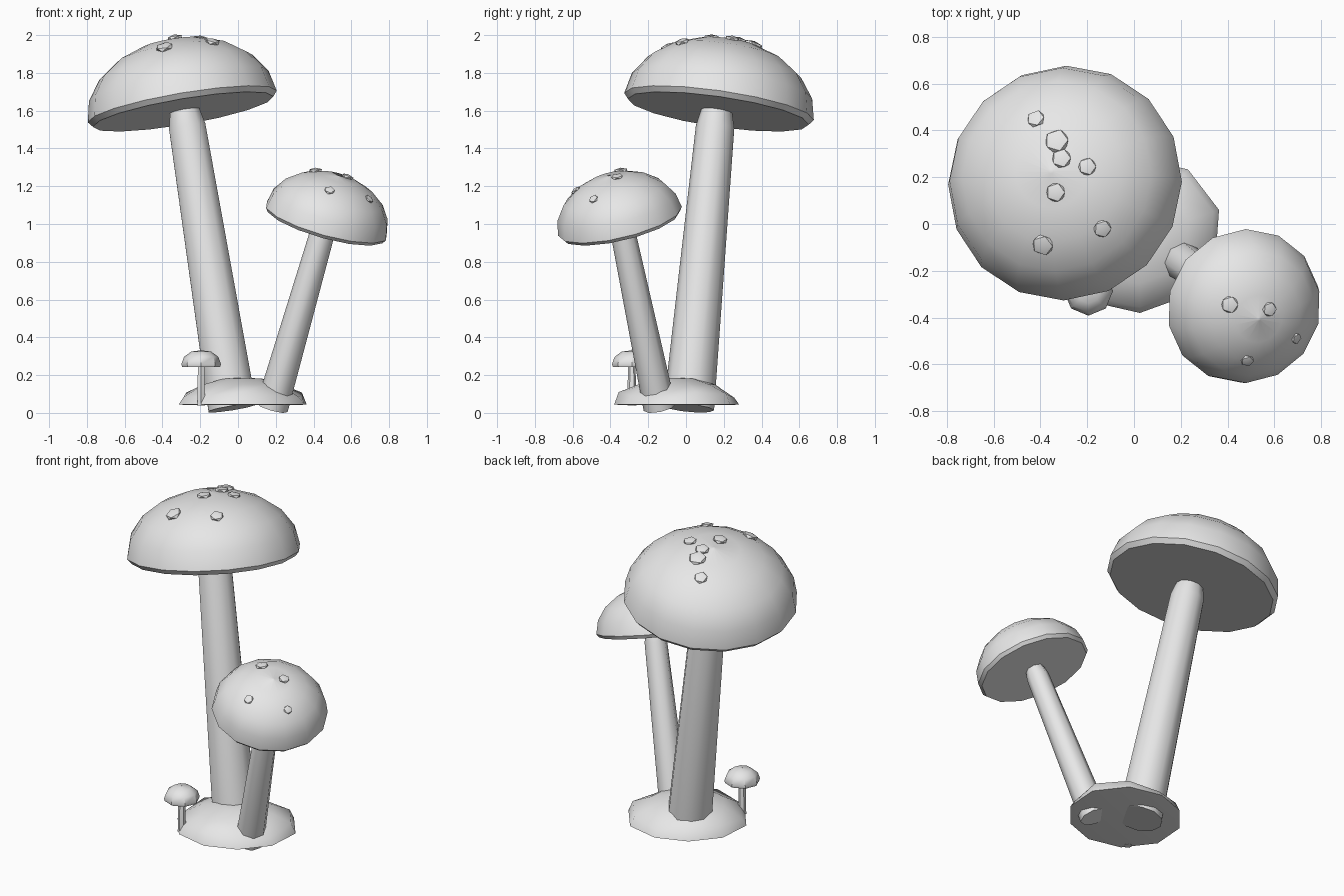
import bpy, bmesh, math
from mathutils import Vector, Matrix

old = bpy.data.objects.get("Cube")
if old:
    bpy.data.objects.remove(old, do_unlink=True)

# One plain grey for everything
grey = bpy.data.materials.new("light_grey")
grey.use_nodes = True
grey.diffuse_color = (0.8, 0.8, 0.8, 1)
grey.node_tree.nodes["Principled BSDF"].inputs["Base Color"].default_value = (0.8, 0.8, 0.8, 1)
UP = Vector((0, 0, 1))


def frame(origin, axis):
    """Matrix that moves local z onto the axis at the origin."""
    turn = UP.rotation_difference(Vector(axis).normalized()).to_matrix().to_4x4()
    return Matrix.Translation(origin) @ turn


def finish(name, bm, matrix, angle=40):
    bmesh.ops.recalc_face_normals(bm, faces=bm.faces)
    bm.transform(matrix)
    mesh = bpy.data.meshes.new(name)
    bm.to_mesh(mesh)
    bm.free()
    mesh.materials.append(grey)
    obj = bpy.data.objects.new(name, mesh)
    bpy.context.collection.objects.link(obj)
    bpy.ops.object.select_all(action='DESELECT')
    obj.select_set(True)
    bpy.context.view_layer.objects.active = obj
    bpy.ops.object.shade_smooth_by_angle(angle=math.radians(angle))
    return obj


def lathe(name, profile, sides, matrix, wobble=None, angle=40):
    """Closed turned solid from (radius, height) rings, capped at both ends."""
    bm = bmesh.new()
    rings = []
    for level, (r, z) in enumerate(profile):
        ring = []
        for i in range(sides):
            a = math.tau * i / sides + math.pi / 2
            k, dz = wobble(level, a) if wobble else (1, 0)
            ring.append(bm.verts.new((r * k * math.cos(a), r * k * math.sin(a), z + dz)))
        rings.append(ring)
    for low, high in zip(rings, rings[1:]):
        for i in range(sides):
            j = (i + 1) % sides
            bm.faces.new((low[i], low[j], high[j], high[i]))
    bm.faces.new(rings[0][::-1])
    top = bm.verts.new((0, 0, profile[-1][1] + 0.004))
    for i in range(sides):
        bm.faces.new((rings[-1][i], rings[-1][(i + 1) % sides], top))
    return finish(name, bm, matrix, angle)


def cap(name, centre, axis, r, h, sides, lip, steps=5):
    """Half ellipsoid with a small tucked lip and a flat underside."""
    arcs = [math.pi / 2 * i / steps for i in range(steps)]
    profile = [(r * 0.955, -lip)] + [(r * math.cos(a), h * math.sin(a)) for a in arcs]
    profile.append((r * 0.02, h - 0.004))
    lathe(name, profile, sides, frame(centre, axis))


def stem(name, bottom, top, r0, r1, sides):
    """Tapered stalk with a narrowed tip."""
    b, t = Vector(bottom), Vector(top)
    length = (t - b).length
    profile = [(r0, 0), (r1, length * 0.94), (r1 * 0.78, length)]
    lathe(name, profile, sides, frame(b, t - b), angle=50)


def spots(name, places, centre, axis, r, h):
    """Low raised warts seated on the cap at given plan positions."""
    m = frame(centre, axis)
    inv = m.inverted()
    squash = Vector((1 / r, 1 / r, 1 / h))
    d = (inv.to_3x3() @ UP) * squash
    for n, (x, y, size) in enumerate(places):
        o = (inv @ Vector((x, y, centre[2]))) * squash
        b = o.dot(d)
        t = (-b + math.sqrt(b * b - d.dot(d) * (o.dot(o) - 1))) / d.dot(d)
        normal = m.to_3x3() @ ((o + d * t) * squash)
        bm = bmesh.new()
        bmesh.ops.create_icosphere(bm, subdivisions=1, radius=size)
        seat = frame((x, y, centre[2] + t), normal)
        finish(f"{name}_{n + 1}", bm, seat @ Matrix.Diagonal((1, 1, 0.4, 1)), 30)


# Large mushroom
big = ((-0.295, 0.175, 1.622), (-0.17, 0.145, 1), 0.507, 0.362)
cap("large_cap", *big, 16, 0.028)
stem("large_stem", (-0.03, 0.015, 0.026), (-0.284, 0.163, 1.61), 0.134, 0.102, 10)
spots("large_cap_spot", [(-0.42, 0.45, 0.042), (-0.33, 0.355, 0.056), (-0.31, 0.28, 0.045),
                         (-0.2, 0.245, 0.042), (-0.335, 0.135, 0.045),
                         (-0.135, -0.02, 0.042), (-0.39, -0.09, 0.05)], *big)

# Medium mushroom
mid = ((0.468, -0.35, 1.015), (0.28, -0.24, 1), 0.337, 0.258)
cap("medium_cap", *mid, 14, 0.02)
stem("medium_stem", (0.18, -0.14, 0.028), (0.463, -0.345, 1.01), 0.086, 0.066, 8)
spots("medium_cap_spot", [(0.41, -0.345, 0.04), (0.58, -0.365, 0.034),
                          (0.695, -0.49, 0.027), (0.485, -0.585, 0.03)], *mid)

# Tiny mushroom
cap("tiny_cap", (-0.195, -0.287, 0.258), UP, 0.105, 0.077, 8, 0.014, 3)
stem("tiny_stem", (-0.195, -0.287, 0.04), (-0.195, -0.287, 0.26), 0.024, 0.02, 6)


# Uneven mound of ground
def uneven(level, a):
    edge = 1 + 0.05 * math.sin(2 * a + 0.6)
    return edge, (0.015 * math.sin(3 * a) if level == 2 else 0)


lathe("ground_mound", [(0.31, 0.042), (0.34, 0.045), (0.315, 0.095), (0.21, 0.15), (0.1, 0.182)],
      10, frame((0.025, -0.05, 0), UP), uneven, 50)
